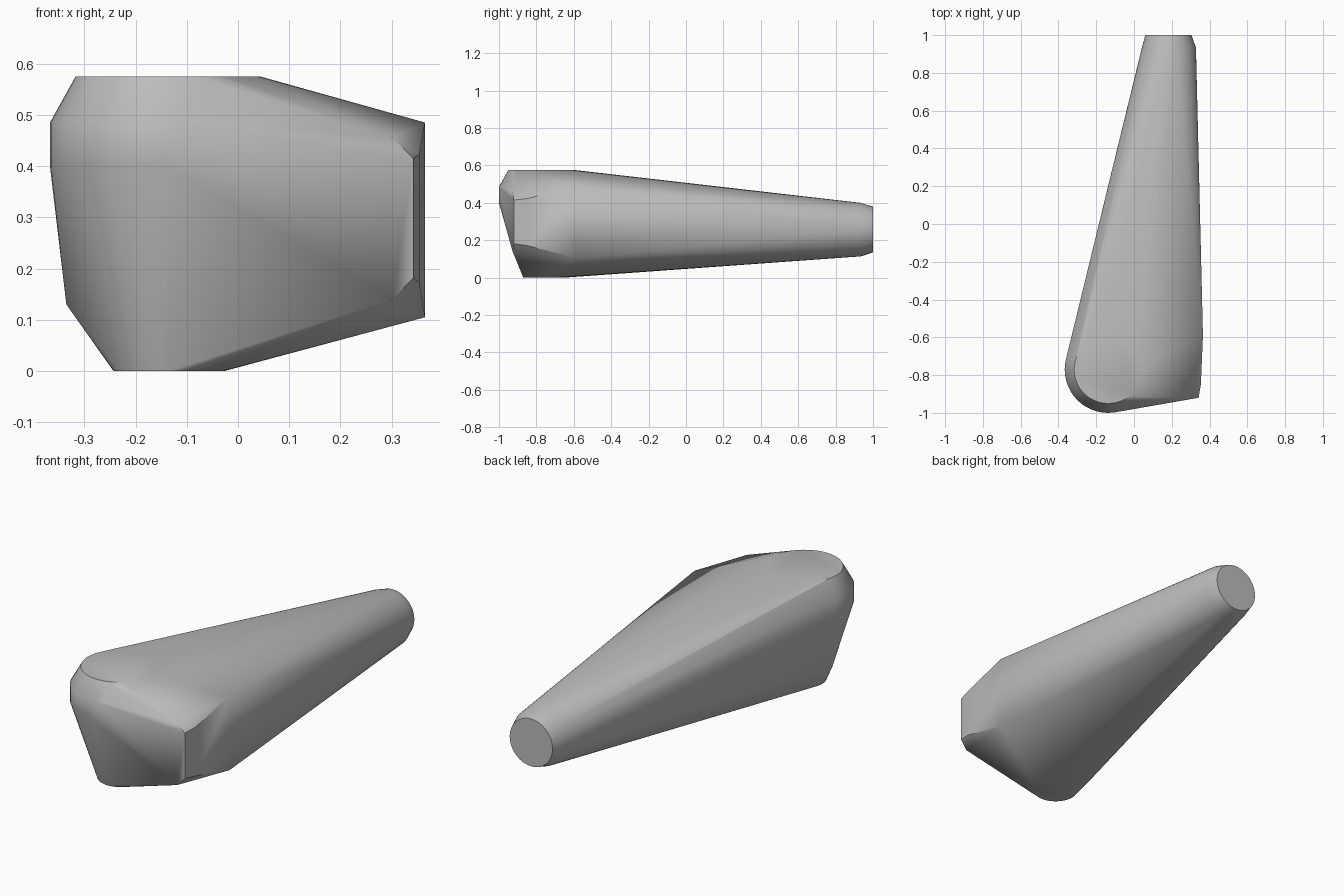
import bpy, bmesh
from math import cos, sin, tau, radians
from mathutils import Vector

cube = bpy.data.objects.get("Cube")
if cube:
    bpy.data.objects.remove(cube, do_unlink=True)

grey = bpy.data.materials.new("plain grey")
grey.use_nodes = True
colour = (0.5, 0.5, 0.5, 1)
grey.diffuse_color = colour
grey.node_tree.nodes["Principled BSDF"].inputs["Base Color"].default_value = colour

SEGMENTS = 48
bm = bmesh.new()


def ring(centre, radius, u, v):
    """Circle of points in the plane of axes u and v."""
    for i in range(SEGMENTS):
        a = tau * i / SEGMENTS
        bm.verts.new(Vector(centre) + radius * (cos(a) * Vector(u) + sin(a) * Vector(v)))


X, Y, Z = (1, 0, 0), (0, 1, 0), (0, 0, 1)

# Round upright boss at the front corner, tapering to a small foot
for x, y, z, r in [(-0.137, -0.77, 0.575, 0.18), (-0.137, -0.77, 0.485, 0.23),
                   (-0.137, -0.77, 0.4, 0.23), (-0.135, -0.762, 0, 0.108)]:
    ring((x, y, z), r, X, Y)

# Round rear tip with a chamfered rim
ring((0.185, 0.935, 0.257), 0.143, X, Z)
ring((0.182, 1.0, 0.257), 0.122, X, Z)

# Flat side plate with chamfered front corners
for x, y, low, high in [(0.365, -0.59, 0.105, 0.485), (0.354, -0.85, 0.172, 0.423),
                        (0.342, -0.92, 0.182, 0.415), (0.302, -0.927, 0.14, 0.455)]:
    bm.verts.new((x, y, low))
    bm.verts.new((x, y, high))

# Lower outer corner beside the foot
bm.verts.new((-0.335, -0.71, 0.13))

# Wrap everything in one tight skin
result = bmesh.ops.convex_hull(bm, input=bm.verts[:])
spare = {g for g in result["geom_interior"] + result["geom_unused"]
         if isinstance(g, bmesh.types.BMVert)}
bmesh.ops.delete(bm, geom=list(spare), context='VERTS')
bmesh.ops.dissolve_limit(bm, angle_limit=radians(0.5), verts=bm.verts[:], edges=bm.edges[:])
bmesh.ops.recalc_face_normals(bm, faces=bm.faces[:])

mesh = bpy.data.meshes.new("tapered_body")
bm.to_mesh(mesh)
bm.free()
mesh.materials.append(grey)
body = bpy.data.objects.new("tapered_body", mesh)
bpy.context.collection.objects.link(body)
bpy.context.view_layer.objects.active = body
body.select_set(True)
bpy.ops.object.shade_smooth_by_angle(angle=radians(30))
